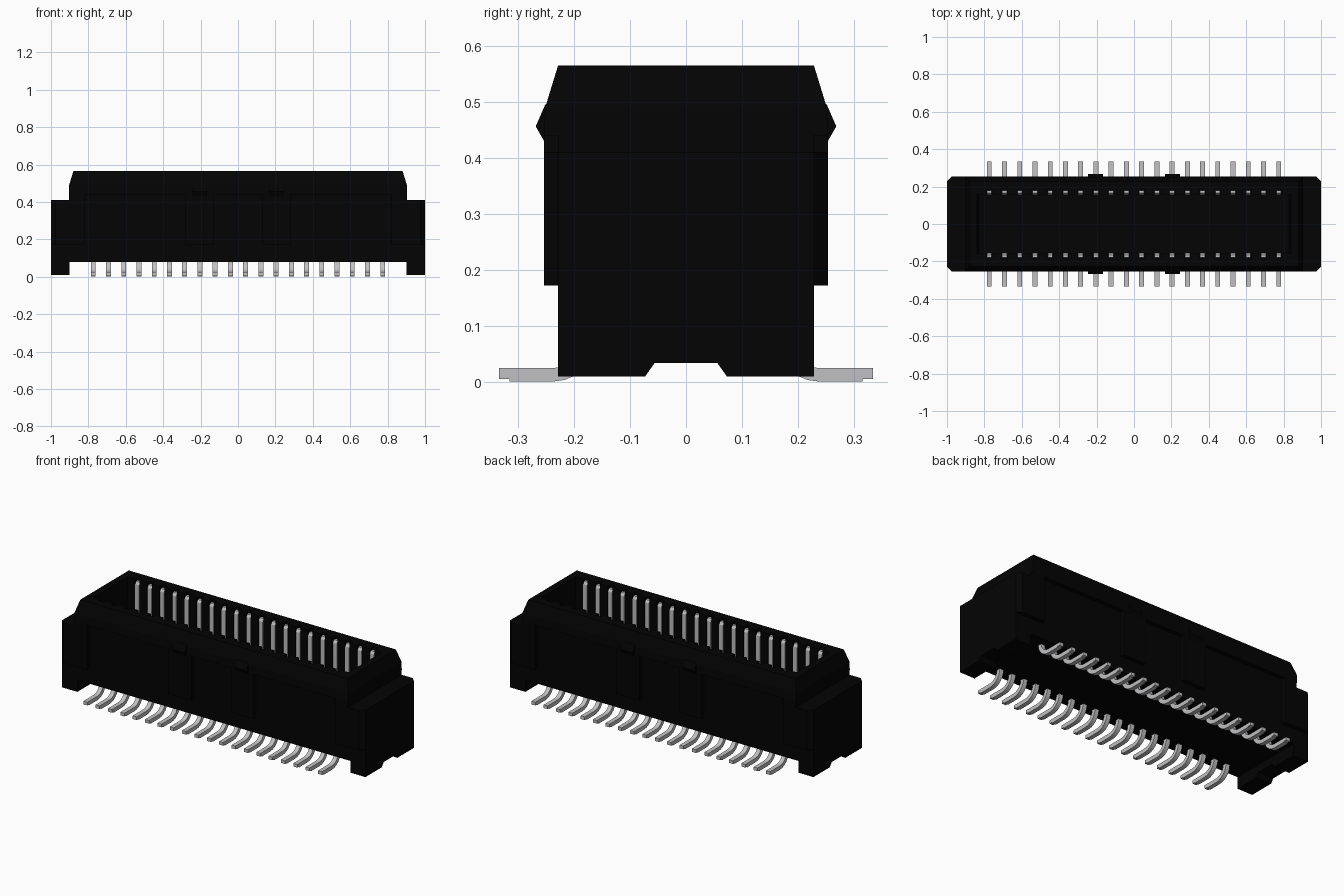
import bpy, bmesh, math

if "Cube" in bpy.data.objects:
    bpy.data.objects.remove(bpy.data.objects["Cube"])


def material(name, value):
    m = bpy.data.materials.new(name)
    m.diffuse_color = (*value, 1)
    m.use_nodes = True
    m.node_tree.nodes["Principled BSDF"].inputs["Base Color"].default_value = m.diffuse_color
    return m


BLACK = material("black plastic", (0.001, 0.001, 0.001))
METAL = material("grey metal", (0.53, 0.53, 0.545))


def finish(name, bm, mat):
    bmesh.ops.recalc_face_normals(bm, faces=bm.faces)
    me = bpy.data.meshes.new(name)
    bm.to_mesh(me)
    bm.free()
    me.materials.append(mat)
    ob = bpy.data.objects.new(name, me)
    bpy.context.collection.objects.link(ob)
    return ob


def loft(bm, rings):
    """Join closed rings of points and cap both ends."""
    rows = [[bm.verts.new(p) for p in r] for r in rings]
    n = len(rows[0])
    for a, b in zip(rows, rows[1:]):
        for i in range(n):
            j = (i + 1) % n
            bm.faces.new((a[i], a[j], b[j], b[i]))
    bm.faces.new(rows[0])
    bm.faces.new(rows[-1])


def prism_x(bm, yz, x0, x1):
    loft(bm, [[(x, y, z) for y, z in yz] for x in (x0, x1)])


def prism_z(bm, xy, z0, z1):
    loft(bm, [[(x, y, z) for x, y in xy] for z in (z0, z1)])


PIN_X = [-0.774 + 1.548 * i / 19 for i in range(20)]

# Housing shell: outer wall, overhanging rim, chamfered top and open socket
bm = bmesh.new()
levels = [(0.903, 0.228, 0.08), (0.903, 0.228, 0.44), (0.903, 0.253, 0.44),
          (0.903, 0.251, 0.49), (0.88, 0.228, 0.565),
          (0.84, 0.157, 0.565), (0.83, 0.157, 0.15)]
loft(bm, [[(-x, -y, z), (x, -y, z), (x, y, z), (-x, y, z)] for x, y, z in levels])
housing = finish("housing", bm, BLACK)

# Open slots in the socket walls that hold the pins
bm = bmesh.new()
for s in (-1, 1):
    for x in PIN_X:
        prism_x(bm, [(s * 0.145, 0.16), (s * 0.182, 0.16), (s * 0.182, 0.6), (s * 0.145, 0.6)],
                x - 0.016, x + 0.016)
cutter = finish("slot_cutter", bm, BLACK)
cutter.hide_render = True
cut = housing.modifiers.new("slots", 'BOOLEAN')
cut.operation = 'DIFFERENCE'
cut.solver = 'EXACT'
cut.object = cutter
bpy.context.view_layer.objects.active = housing
bpy.ops.object.modifier_apply(modifier="slots")
bpy.data.objects.remove(cutter)

# Raised ribs on both long walls
bm = bmesh.new()
for s in (-1, 1):
    for x0, x1 in ((-0.9, -0.82), (-0.28, -0.13), (0.13, 0.28), (0.82, 0.9)):
        ys = (s * 0.22, s * 0.253)
        prism_x(bm, [(ys[0], 0.172), (ys[1], 0.172), (ys[1], 0.445), (ys[0], 0.445)], x0, x1)
finish("wall_ribs", bm, BLACK)

# Small wedge latches under the rim
bm = bmesh.new()
for s in (-1, 1):
    for x in (-0.205, 0.205):
        prism_x(bm, [(s * y, z) for y, z in
                     ((0.24, 0.43), (0.253, 0.43), (0.268, 0.456), (0.251, 0.495), (0.24, 0.495))],
                x - 0.04, x + 0.04)
finish("latches", bm, BLACK)

# End blocks with chamfered corners, standing on notched feet
for side, label in ((-1, "left"), (1, "right")):
    bm = bmesh.new()
    prism_z(bm, [(side * x, y) for x, y in
                 ((0.89, -0.253), (0.975, -0.253), (1.0, -0.228),
                  (1.0, 0.228), (0.975, 0.253), (0.89, 0.253))], 0.172, 0.41)
    finish(label + "_end_block", bm, BLACK)
    bm = bmesh.new()
    prism_x(bm, [(-0.228, 0.01), (-0.073, 0.01), (-0.056, 0.034), (0.056, 0.034),
                 (0.073, 0.01), (0.228, 0.01), (0.228, 0.172), (-0.228, 0.172)],
            side * 0.9, side * 1.0)
    finish(label + "_foot", bm, BLACK)

# Contact pins: upright blade with a bevelled tip, rounded bend and flat tail
T, W, R = 0.012, 0.013, 0.07
CY, CZ = 0.168 + R, 0.013 + R
path = []
for k in range(7):
    a = math.pi / 2 * k / 6
    path.append((CY - R * math.cos(a), CZ - R * math.sin(a), math.cos(a), math.sin(a)))
upper = [(y + T * ny, z + T * nz) for y, z, ny, nz in path]
lower = [(y - T * ny, z - T * nz) for y, z, ny, nz in reversed(path)]
outline = ([(0.180, 0.55)] + upper +
           [(0.333, 0.025), (0.333, 0.006), (0.315, 0.006), (0.315, 0.001)] +
           lower + [(0.156, 0.535), (0.165, 0.55)])
for s, label in ((-1, "front"), (1, "back")):
    bm = bmesh.new()
    for x in PIN_X:
        prism_x(bm, [(s * y, z) for y, z in outline], x - W, x + W)
    ob = finish(label + "_pins", bm, METAL)
    bpy.context.view_layer.objects.active = ob
    ob.select_set(True)
    bpy.ops.object.shade_smooth_by_angle(angle=math.radians(30))
    ob.select_set(False)
